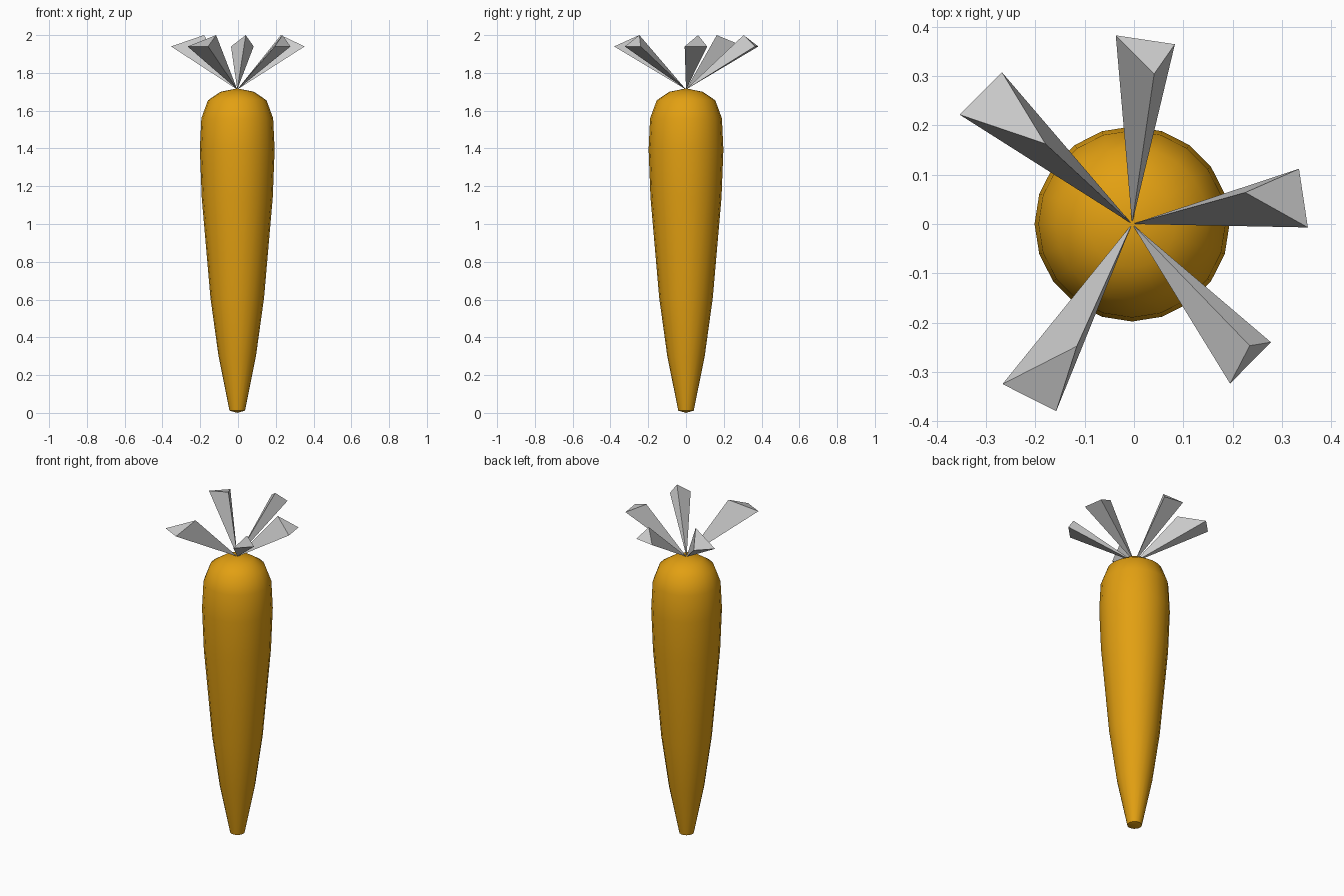
import bpy, bmesh, math

if "Cube" in bpy.data.objects:
    bpy.data.objects.remove(bpy.data.objects["Cube"])

CX = -0.004   # axis of the root
SIDES = 20


def make_object(name, bm):
    bmesh.ops.recalc_face_normals(bm, faces=bm.faces)
    mesh = bpy.data.meshes.new(name)
    bm.to_mesh(mesh)
    bm.free()
    ob = bpy.data.objects.new(name, mesh)
    bpy.context.collection.objects.link(ob)
    return ob


# Root: lathed profile (radius, height) with a pole at each end
profile = [(0.041, 0.012), (0.099, 0.30), (0.142, 0.61), (0.188, 1.14),
           (0.198, 1.395), (0.190, 1.56), (0.155, 1.655), (0.088, 1.70)]
bm = bmesh.new()
rings = []
for r, z in profile:
    rings.append([bm.verts.new((CX + r * math.cos(2 * math.pi * i / SIDES),
                                r * math.sin(2 * math.pi * i / SIDES), z))
                  for i in range(SIDES)])
bottom = bm.verts.new((CX, 0, 0.0))
top = bm.verts.new((CX, 0, 1.718))
for i in range(SIDES):
    j = (i + 1) % SIDES
    for a, b in zip(rings, rings[1:]):
        bm.faces.new((a[i], a[j], b[j], b[i]))
    bm.faces.new((rings[0][j], rings[0][i], bottom))
    bm.faces.new((rings[-1][i], rings[-1][j], top))
root = make_object("carrot_root", bm)
orange = bpy.data.materials.new("orange")
orange.diffuse_color = (0.76, 0.35, 0.006, 1)
orange.use_nodes = True
orange.node_tree.nodes["Principled BSDF"].inputs["Base Color"].default_value = orange.diffuse_color
root.data.materials.append(orange)
bpy.context.view_layer.objects.active = root
root.select_set(True)
bpy.ops.object.shade_smooth_by_angle(angle=math.radians(45))
root.select_set(False)

# Leaves: tetrahedra from the crown; two outer corners and a raised inner one
leaves = [((0.335, 0.112), (0.353, -0.007), (0.226, 0.064)),
          ((-0.037, 0.383), (0.083, 0.365), (0.041, 0.305)),
          ((-0.268, 0.308), (-0.354, 0.222), (-0.180, 0.163)),
          ((-0.267, -0.325), (-0.158, -0.380), (-0.116, -0.248)),
          ((0.278, -0.240), (0.195, -0.324), (0.235, -0.247))]
for n, (a, b, c) in enumerate(leaves, 1):
    bm = bmesh.new()
    v = [bm.verts.new(p) for p in ((CX, 0, 1.712), (*a, 1.94), (*b, 1.94), (*c, 2.0))]
    for f in ((0, 1, 2), (0, 2, 3), (0, 3, 1), (1, 3, 2)):
        bm.faces.new([v[i] for i in f])
    make_object(f"leaf_{n}", bm)
